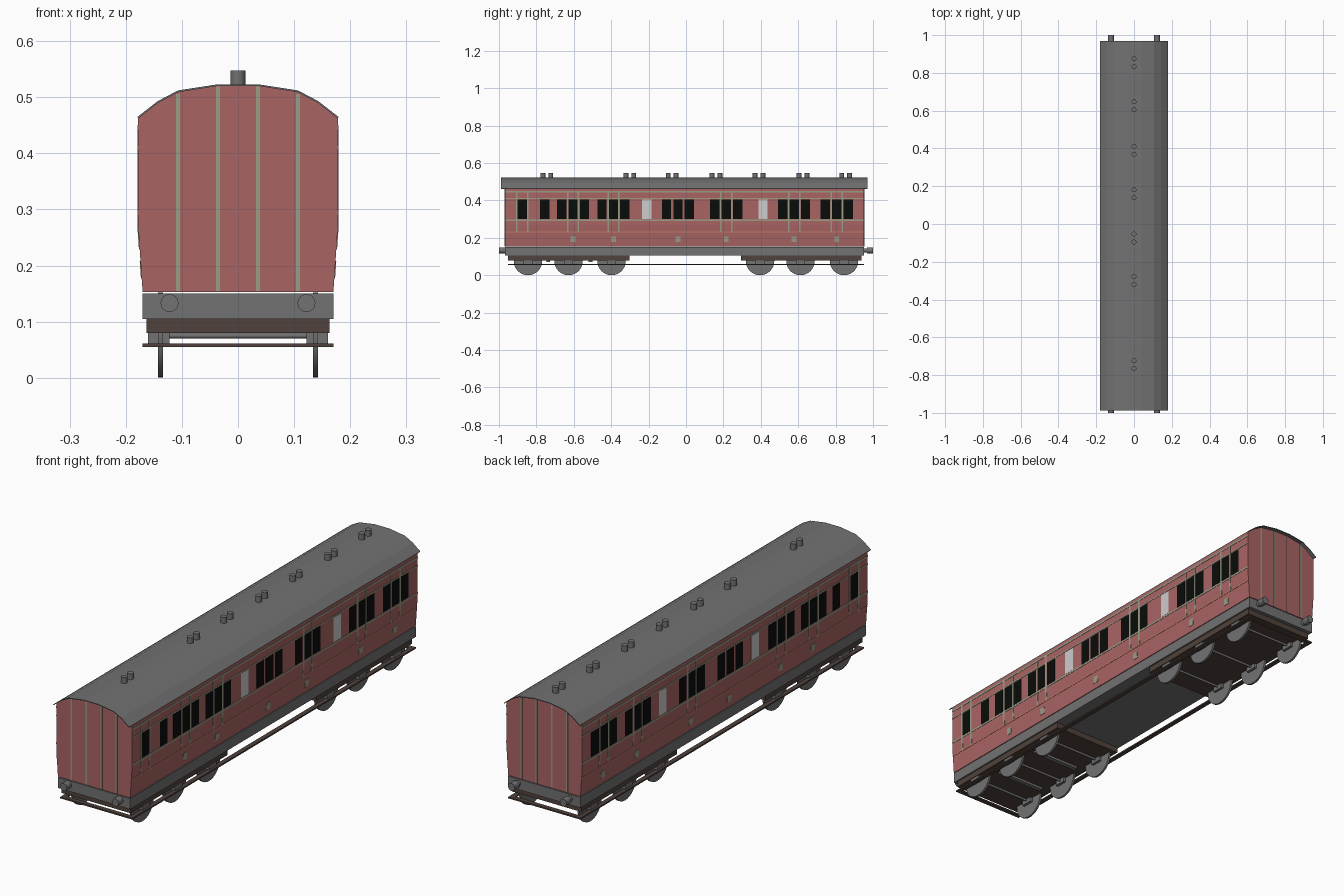
import bpy, bmesh, math
from mathutils import Matrix

if "Cube" in bpy.data.objects:
    bpy.data.objects.remove(bpy.data.objects["Cube"])


def material(name, rgb):
    m = bpy.data.materials.new(name)
    lin = [((c / 255 + 0.055) / 1.055) ** 2.4 if c > 10 else c / 255 / 12.92 for c in rgb]
    m.diffuse_color = (*lin, 1)
    m.use_nodes = True
    m.node_tree.nodes["Principled BSDF"].inputs["Base Color"].default_value = m.diffuse_color
    return m


RED = material("coach_red", (170, 100, 100))
GREY = material("mid_grey", (114, 114, 114))
BROWN = material("dark_brown", (80, 66, 60))
BEIGE = material("lining_beige", (155, 158, 135))
ORANGE = material("lining_orange", (196, 128, 104))
BLACK = material("window_black", (10, 12, 10))
WHITE = material("frosted_white", (205, 205, 205))


def finish(name, bm, mat, smooth=False):
    bmesh.ops.recalc_face_normals(bm, faces=bm.faces)
    me = bpy.data.meshes.new(name)
    bm.to_mesh(me)
    bm.free()
    me.materials.append(mat)
    ob = bpy.data.objects.new(name, me)
    bpy.context.collection.objects.link(ob)
    if smooth:
        bpy.context.view_layer.objects.active = ob
        ob.select_set(True)
        bpy.ops.object.shade_smooth_by_angle(angle=math.radians(40))
        ob.select_set(False)
    return ob


def boxes(name, mat, items):
    """One object of boxes, each (x0, x1, y0, y1, z0, z1)."""
    bm = bmesh.new()
    for x0, x1, y0, y1, z0, z1 in items:
        m = Matrix.Translation(((x0 + x1) / 2, (y0 + y1) / 2, (z0 + z1) / 2))
        bmesh.ops.create_cube(bm, size=1, matrix=m @ Matrix.Diagonal((x1 - x0, y1 - y0, z1 - z0, 1)))
    return finish(name, bm, mat)


def cylinders(name, mat, items, axis, sides):
    """One object of cylinders, each (centre, radius, length)."""
    rot = {'X': Matrix.Rotation(math.pi / 2, 4, 'Y'),
           'Y': Matrix.Rotation(math.pi / 2, 4, 'X'), 'Z': Matrix()}[axis]
    bm = bmesh.new()
    for c, r, length in items:
        bmesh.ops.create_cone(bm, cap_ends=True, segments=sides, radius1=r, radius2=r,
                              depth=length, matrix=Matrix.Translation(c) @ rot)
    return finish(name, bm, mat, True)


def extrude_y(name, mat, prof, y0, y1):
    bm = bmesh.new()
    face = bm.faces.new([bm.verts.new((x, y0, z)) for x, z in prof])
    new = bmesh.ops.extrude_face_region(bm, geom=[face])['geom']
    bmesh.ops.translate(bm, vec=(0, y1 - y0, 0), verts=[v for v in new if isinstance(v, bmesh.types.BMVert)])
    return finish(name, bm, mat)


Y0, Y1 = -0.968, 0.953          # body ends
KINK = 0.27                     # height where the sides start to taper in


def side_x(z):
    return 0.178 if z >= KINK else 0.17 + 0.008 * (z - 0.153) / (KINK - 0.153)


def plates(name, mat, rects, t):
    """Thin plates lying on both coach sides, each (y0, y1, z0, z1)."""
    bm = bmesh.new()
    for s in (-1, 1):
        for y0, y1, z0, z1 in rects:
            levels = [z0, KINK, z1] if z0 < KINK < z1 else [z0, z1]
            prof = [(side_x(z) + t, z) for z in levels] + [(side_x(z) - 0.002, z) for z in reversed(levels)]
            a = [bm.verts.new((s * x, y0, z)) for x, z in prof]
            b = [bm.verts.new((s * x, y1, z)) for x, z in prof]
            bm.faces.new(a)
            bm.faces.new(b)
            for i in range(len(a)):
                j = (i + 1) % len(a)
                bm.faces.new((a[i], a[j], b[j], b[i]))
    return finish(name, bm, mat)


# body shell and thin overhanging roof sheet
half = [(0.179, 0.465), (0.143, 0.493), (0.107, 0.512), (0.036, 0.523)]
arc = half + [(-x, z) for x, z in reversed(half)]
inner = [(x * 0.994, z - 0.003) for x, z in arc]
extrude_y("body", RED, [(-0.17, 0.153), (0.17, 0.153), (0.178, KINK)] + inner + [(-0.178, KINK)], Y0, Y1)
extrude_y("roof", GREY, arc + inner[::-1], -0.988, 0.97)

# side windows: two singles, six triples, two frosted panes
triples = [-0.604, -0.388, -0.043, 0.215, 0.578, 0.806]
doors = [-0.876] + triples
panes = [-0.876, -0.755] + [c + d for c in triples for d in (-0.061, 0, 0.061)]
plates("windows", BLACK, [(c - 0.025, c + 0.025, 0.3, 0.405) for c in panes], 0.0008)
plates("frosted_windows", WHITE, [(c - 0.025, c + 0.025, 0.3, 0.405) for c in (-0.209, 0.412)], 0.0008)

# side lining
plates("waist_and_top_lining", BEIGE,
       [(Y0, Y1, 0.442, 0.45), (Y0, Y1, 0.408, 0.413), (Y0, Y1, 0.29, 0.298)], 0.0012)
plates("lower_lining", ORANGE, [(Y0, Y1, 0.229, 0.234)], 0.0012)
plates("door_lining", BEIGE, [(c + d - 0.004, c + d + 0.004, 0.23, 0.445)
                              for c in doors if c != -0.043 for d in (-0.029, 0.029)], 0.0014)
plates("door_handles", BEIGE, [(c - 0.013, c + 0.013, 0.178, 0.208) for c in triples], 0.0014)

# end lining
boxes("end_lining", BEIGE, [(x - 0.0035, x + 0.0035, y - 0.002, y + 0.002, 0.155, 0.506 if abs(x) > 0.1 else 0.519)
                            for x in (-0.107, -0.036, 0.036, 0.107) for y in (Y0, Y1)])

# roof vents in pairs
cylinders("roof_vents", GREY, [((0, c + d, 0.532), 0.013, 0.032)
                               for c in (-0.744, -0.3, -0.074, 0.16, 0.39, 0.626, 0.854)
                               for d in (-0.021, 0.021)], 'Z', 16)

# underframe and buffers
boxes("underframe", GREY, [(-0.17, 0.17, Y0, Y1, 0.105, 0.15)])
buffers = []
for x in (-0.122, 0.122):
    for s, end in ((-1, Y0), (1, Y1)):
        buffers.append(((x, (end + s * 0.99) / 2, 0.133), 0.011, abs(s * 0.99 - end)))
        buffers.append(((x, s * 0.984, 0.133), 0.016, 0.032))
cylinders("buffers", GREY, buffers, 'Y', 16)

# bogies, wheels, axles, axle boxes
boxes("bogie_frames", BROWN, [(-0.163, 0.163, -0.953, -0.303, 0.08, 0.105),
                              (-0.163, 0.163, 0.294, 0.937, 0.08, 0.105)])
axle_y = [-0.845, -0.628, -0.398, 0.396, 0.612, 0.845]
cylinders("wheels", GREY, [((s * 0.138, y, 0.076), 0.076, 0.009) for y in axle_y for s in (-1, 1)], 'X', 32)
cylinders("axles", GREY, [((0, y, 0.075), 0.005, 0.27) for y in axle_y], 'X', 12)
boxes("axle_boxes", GREY, [(s * 0.141 - 0.019, s * 0.141 + 0.019, y - 0.025, y + 0.025, 0.06, 0.081)
                           for y in axle_y for s in (-1, 1)])
boxes("brake_beams", GREY, [(-0.11, 0.11, y - 0.01, y + 0.01, 0.07, 0.081) for y in (-0.737, -0.51)])

# footboard ring
FY0, FY1 = -0.953, 0.953
boxes("footboards", BROWN, [(s * 0.16 - 0.01, s * 0.16 + 0.01, FY0, FY1, 0.055, 0.061) for s in (-1, 1)]
      + [(-0.15, 0.15, FY0, FY0 + 0.02, 0.055, 0.061), (-0.15, 0.15, FY1 - 0.02, FY1, 0.055, 0.061)])
